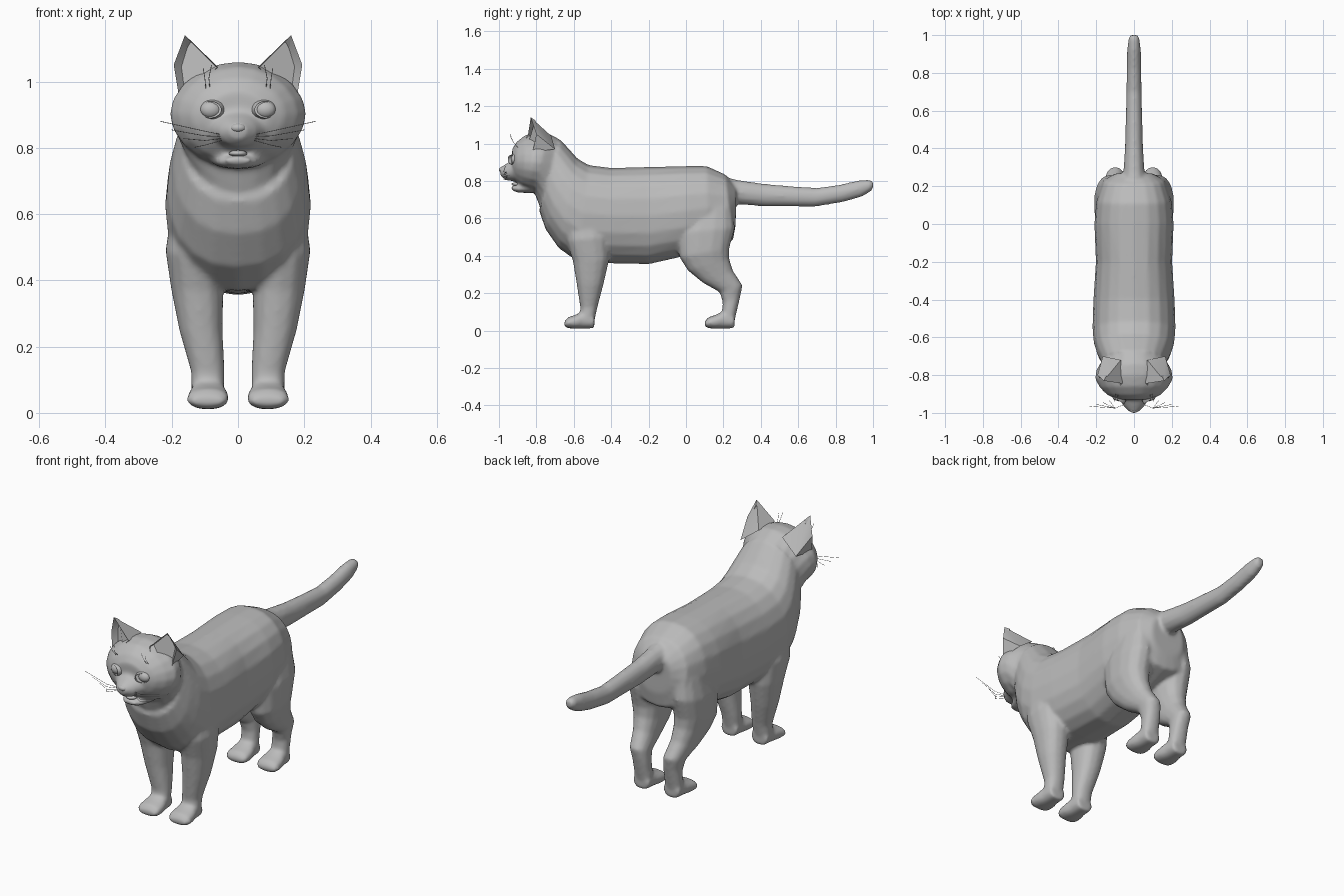
import bpy, bmesh
from math import sin, cos, tau, copysign
from mathutils import Vector

old = bpy.data.objects.get("Cube")
if old:
    bpy.data.objects.remove(old)

fur = bpy.data.materials.new("plain_grey")
fur.use_nodes = True
GREY = (0.5, 0.5, 0.5, 1)
fur.diffuse_color = GREY
fur.node_tree.nodes["Principled BSDF"].inputs["Base Color"].default_value = GREY


def loft(bm, rings, x=0.0, sides=20, power=2.3):
    """Skin over rings given as (y1, z1, y2, z2, half width[, x centre])."""
    loops = []
    for y1, z1, y2, z2, w, *xc in rings:
        a, b = Vector((0, y1, z1)), Vector((0, y2, z2))
        mid, half = (a + b) / 2, (a - b) / 2
        mid.x = xc[0] if xc else x
        loop = []
        for i in range(sides):
            s, c = sin(tau * i / sides), cos(tau * i / sides)
            s = copysign(abs(s) ** (2 / power), s)
            c = copysign(abs(c) ** (2 / power), c)
            loop.append(bm.verts.new(mid + half * c + Vector((w * s, 0, 0))))
        loops.append(loop)
    for p, q in zip(loops, loops[1:]):
        for i in range(sides):
            j = (i + 1) % sides
            bm.faces.new((p[i], p[j], q[j], q[i]))
    bm.faces.new(loops[0])
    bm.faces.new(loops[-1])


def finish(name, bm, mirror=False, smooth=True):
    bmesh.ops.recalc_face_normals(bm, faces=bm.faces)
    for f in bm.faces:
        f.smooth = smooth
    me = bpy.data.meshes.new(name)
    bm.to_mesh(me)
    bm.free()
    me.materials.append(fur)
    ob = bpy.data.objects.new(name, me)
    bpy.context.collection.objects.link(ob)
    if mirror:
        ob.modifiers.new("Mirror", 'MIRROR')
    return ob


def ball(name, centre, size, mirror=False):
    bm = bmesh.new()
    bmesh.ops.create_uvsphere(bm, u_segments=16, v_segments=10, radius=1)
    bmesh.ops.scale(bm, vec=size, verts=bm.verts)
    bmesh.ops.translate(bm, vec=centre, verts=bm.verts)
    return finish(name, bm, mirror)


# Skin: torso, neck and head in one sweep
bm = bmesh.new()
loft(bm, [
    (.27, .77, .265, .56, .10), (.21, .835, .25, .48, .165),
    (.11, .88, .12, .43, .20), (0, .88, 0, .40, .21),
    (-.2, .875, -.2, .355, .202), (-.4, .87, -.4, .36, .215),
    (-.52, .885, -.58, .37, .220), (-.58, .92, -.68, .44, .213),
    (-.62, .965, -.75, .54, .195), (-.67, 1.02, -.785, .64, .172)])
loft(bm, [
    (-.58, .92, -.70, .56, .185), (-.67, 1.02, -.785, .67, .172),
    (-.74, 1.057, -.81, .735, .200), (-.80, 1.06, -.84, .745, .207),
    (-.86, 1.045, -.875, .76, .180), (-.905, 1.01, -.905, .79, .142),
    (-.93, .97, -.925, .82, .095)], power=1.9)

# Muzzle, jaw and tail
loft(bm, [(-.88, .925, -.88, .79, .11), (-.93, .91, -.93, .80, .078),
          (-.965, .89, -.965, .805, .055), (-.998, .87, -.99, .825, .026)], power=2)
loft(bm, [(-.83, .79, -.83, .735, .085), (-.90, .777, -.90, .738, .06),
          (-.937, .774, -.932, .75, .032)], power=2)
loft(bm, [(.18, .83, .18, .64, .075), (.28, .805, .28, .675, .056),
          (.42, .785, .42, .663, .048), (.56, .773, .56, .663, .044),
          (.70, .763, .69, .662, .041), (.82, .78, .84, .687, .039),
          (.92, .803, .94, .715, .036), (.98, .808, .99, .745, .029),
          (1.0, .797, 1.0, .762, .02)], sides=12, power=2)

# Legs and paws on both sides
for side in (1, -1):
    def limb(rings, **kw):
        loft(bm, [r[:5] + (side * r[5],) for r in rings], sides=14, **kw)

    limb([(-.64, .62, -.44, .62, .07, .13), (-.64, .48, -.41, .50, .088, .132),
          (-.605, .37, -.41, .38, .08, .123), (-.585, .25, -.44, .25, .066, .112),
          (-.565, .12, -.472, .13, .051, .091), (-.57, .05, -.49, .05, .05, .091)])
    limb([(.0, .64, .25, .66, .08, .11), (-.05, .52, .262, .55, .087, .125),
          (-.035, .39, .232, .44, .083, .125), (.01, .32, .232, .385, .071, .12),
          (.09, .255, .252, .32, .058, .112), (.18, .205, .303, .242, .049, .10),
          (.196, .15, .29, .18, .046, .092), (.19, .05, .262, .06, .048, .09)])
    for back in (-.49, .26):
        limb([(back, .09, back, .012, .047, .09),
              (back - .06, .105, back - .06, .01, .053, .09),
              (back - .10, .085, back - .10, .01, .063, .09),
              (back - .14, .072, back - .14, .012, .064, .091),
              (back - .16, .05, back - .16, .022, .048, .092)])

body = finish("body", bm)
fuse = body.modifiers.new("Fuse", 'REMESH')
fuse.mode = 'VOXEL'
fuse.voxel_size = .009
fuse.use_smooth_shade = True
soften = body.modifiers.new("Soften", 'SMOOTH')
soften.factor, soften.iterations = .5, 8

# Ears with a hollow front
bm = bmesh.new()
inner, tip, outer, low, root, back_in, back_out = [bm.verts.new(p) for p in (
    (.062, -.845, 1.045), (.16, -.83, 1.14), (.194, -.80, 1.05),
    (.178, -.82, .955), (.10, -.875, 1.0), (.07, -.72, 1.04), (.165, -.70, .97))]
front = bm.faces.new((inner, tip, outer, low, root))
for f in ((inner, tip, back_in), (tip, back_out, back_in),
          (tip, outer, back_out), (outer, low, back_out)):
    bm.faces.new(f)
bmesh.ops.recalc_face_normals(bm, faces=bm.faces)
bmesh.ops.inset_individual(bm, faces=[front], thickness=.012, depth=-.03)
finish("ears", bm, mirror=True, smooth=False)

# Eyes with lids around them
ball("eyes", (.082, -.915, .915), (.032, .022, .026), mirror=True)
bm = bmesh.new()
for i in range(20):
    a, b = tau * i / 20, tau * (i + 1) / 20
    quad = []
    for t, r, y in ((a, 1, -.935), (b, 1, -.935), (b, 1.3, -.915), (a, 1.3, -.915)):
        quad.append(bm.verts.new((.082 + .031 * r * cos(t),
                                  y + .018 * cos(t), .915 + .025 * r * sin(t))))
    bm.faces.new(quad)
bmesh.ops.remove_doubles(bm, verts=bm.verts, dist=.0005)
finish("eyelids", bm, mirror=True)

# Nose and tongue
ball("nose", (0, -.984, .86), (.024, .016, .014))
ball("tongue", (0, -.905, .783), (.028, .028, .010))


# Whiskers as fine bent wires
def wires(name, paths):
    cu = bpy.data.curves.new(name, 'CURVE')
    cu.dimensions = '3D'
    cu.bevel_depth = .001
    cu.bevel_resolution = 0
    cu.materials.append(fur)
    for side in (1, -1):
        for path in paths:
            sp = cu.splines.new('POLY')
            sp.points.add(len(path) - 1)
            for pt, (x, y, z) in zip(sp.points, path):
                pt.co = (side * x, y, z, 1)
    bpy.context.collection.objects.link(bpy.data.objects.new(name, cu))


wires("cheek_whiskers", [
    [(.05, -.955, .84 - .006 * i), (.10, -.975, .85 - .014 * i),
     (.235 - .035 * i, -.965 + .01 * i, .88 - .026 * i)] for i in range(4)])
wires("brow_whiskers", [
    [(.085 + .012 * i, -.90, .98), (.088 + .012 * i, -.925, 1.01),
     (.08 + .025 * i, -.94, 1.05 - .01 * i)] for i in range(2)])

for ob in bpy.context.scene.objects:
    if ob.name in ("ears", "eyelids"):
        bpy.context.view_layer.objects.active = ob
        ob.select_set(True)
        bpy.ops.object.shade_smooth_by_angle(angle=.7)
        ob.select_set(False)
